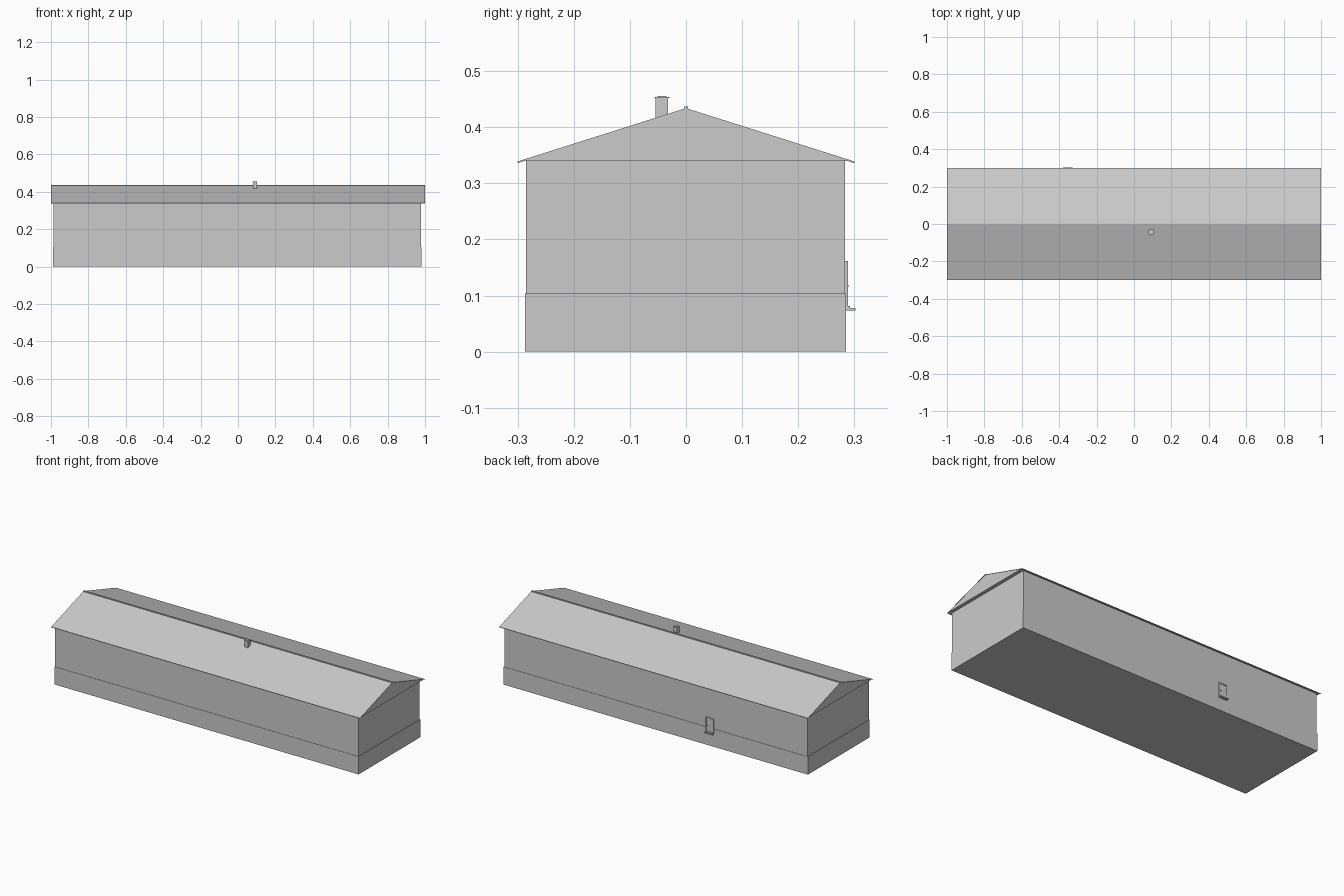
import bpy
import bmesh

cube = bpy.data.objects.get("Cube")
if cube:
    bpy.data.objects.remove(cube, do_unlink=True)

# One plain grey for the whole building
grey = bpy.data.materials.new("light grey")
grey.use_nodes = True
colour = (0.6, 0.6, 0.6, 1)
grey.diffuse_color = colour
grey.node_tree.nodes["Principled BSDF"].inputs["Base Color"].default_value = colour


def finish(name, bm):
    bmesh.ops.recalc_face_normals(bm, faces=bm.faces)
    mesh = bpy.data.meshes.new(name)
    bm.to_mesh(mesh)
    bm.free()
    mesh.materials.append(grey)
    obj = bpy.data.objects.new(name, mesh)
    bpy.context.collection.objects.link(obj)
    return obj


def box(name, x, y, z):
    """Box given by its (low, high) limits on each axis."""
    bm = bmesh.new()
    bmesh.ops.create_cube(bm, size=1)
    for v in bm.verts:
        for i, (low, high) in enumerate((x, y, z)):
            v.co[i] = high if v.co[i] > 0 else low
    return finish(name, bm)


def extrude_x(name, profile, x0, x1):
    """Closed (y, z) profile swept along x."""
    bm = bmesh.new()
    face = bm.faces.new([bm.verts.new((x0, y, z)) for y, z in profile])
    swept = bmesh.ops.extrude_face_region(bm, geom=[face])
    verts = [g for g in swept["geom"] if isinstance(g, bmesh.types.BMVert)]
    bmesh.ops.translate(bm, verts=verts, vec=(x1 - x0, 0, 0))
    return finish(name, bm)


# Walls on a slightly wider plinth
box("plinth", (-0.989, 0.982), (-0.287, 0.285), (0, 0.104))
box("walls", (-0.986, 0.979), (-0.285, 0.283), (0.1, 0.341))

# Roof: closed gable body, thin sheets that overhang the eaves, ridge cap
extrude_x("roof_body", [(-0.292, 0.34), (0.292, 0.34), (0, 0.431)], -0.999, 0.999)
for side, label in ((-1, "front"), (1, "back")):
    sheet = [(0, 0.434), (side * 0.3, 0.339), (side * 0.3, 0.336), (0, 0.431)]
    extrude_x(label + "_roof_sheet", sheet, -1, 1)
box("ridge_cap", (-1, 1), (-0.004, 0.004), (0.43, 0.437))

# Chimney: shaft, projecting slab and small top
cx, cy = 0.091, -0.043
for name, half, low, high in (("chimney_shaft", 0.011, 0.405, 0.452),
                              ("chimney_slab", 0.0135, 0.452, 0.454),
                              ("chimney_top", 0.008, 0.454, 0.456)):
    box(name, (cx - half, cx + half), (cy - half, cy + half), (low, high))

# Back door: frame, panel, handle, sill and step
dx, half, bar = -0.354, 0.026, 0.005
for side, label in ((-1, "right"), (1, "left")):
    edges = sorted((dx + side * half, dx + side * (half - bar)))
    box(label + "_door_jamb", edges, (0.28, 0.289), (0.078, 0.162))
box("door_lintel", (dx - half, dx + half), (0.28, 0.289), (0.157, 0.162))
box("door_panel", (dx - half, dx + half), (0.28, 0.2865), (0.078, 0.16))
box("door_handle", (dx + 0.012, dx + 0.018), (0.28, 0.29), (0.115, 0.119))
box("door_sill", (dx - half, dx + half), (0.28, 0.292), (0.077, 0.081))
box("door_step", (dx - half, dx + half), (0.28, 0.302), (0.073, 0.078))
